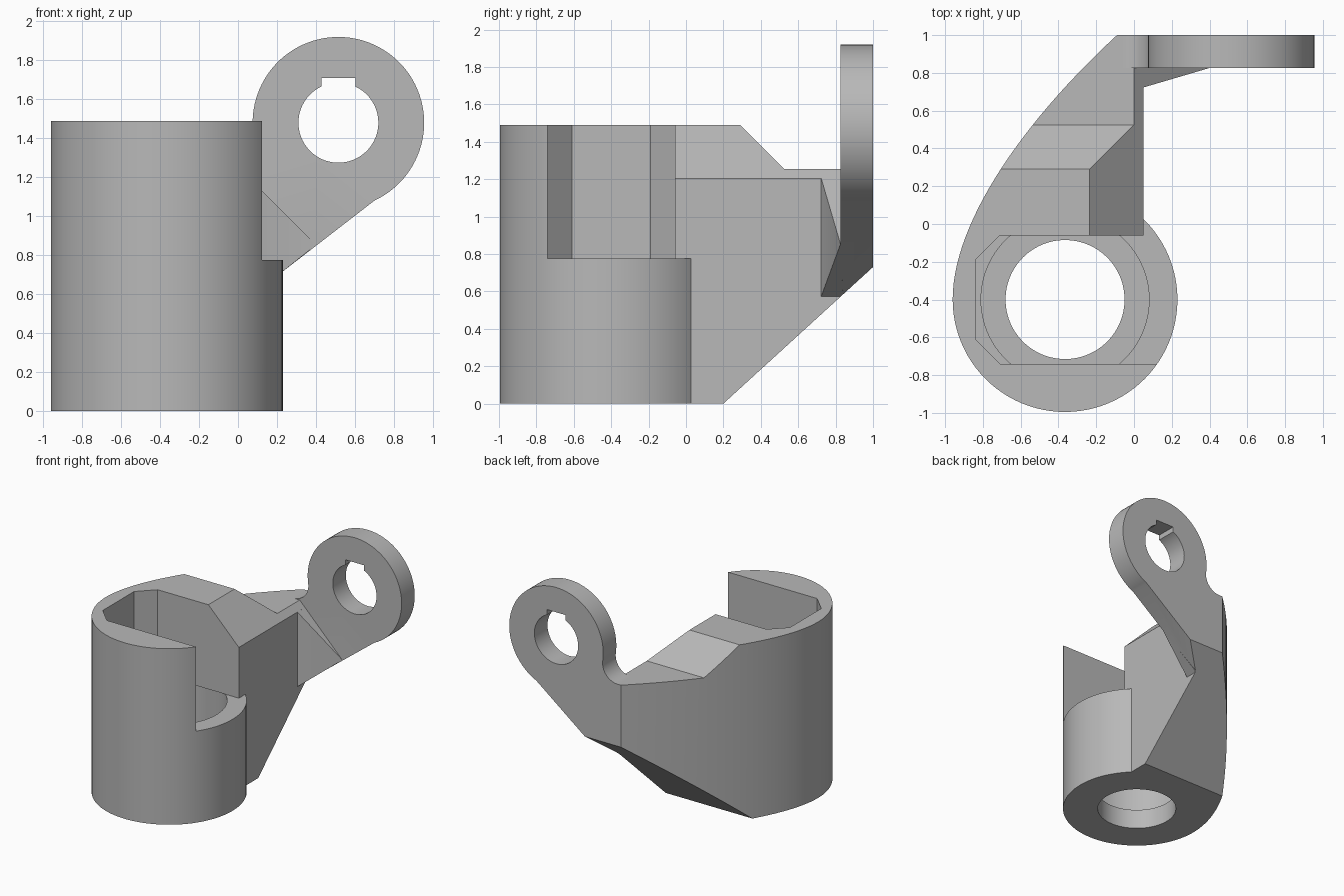
import bpy, bmesh
from math import sin, cos, pi, radians, acos, degrees
from mathutils import Vector
from mathutils.geometry import interpolate_bezier

if "Cube" in bpy.data.objects:
    bpy.data.objects.remove(bpy.data.objects["Cube"])

grey = bpy.data.materials.new("light_grey")
grey.use_nodes = True
colour = (0.48, 0.48, 0.48, 1)
grey.diffuse_color = colour
grey.node_tree.nodes["Principled BSDF"].inputs["Base Color"].default_value = colour


def finish(name, bm):
    bmesh.ops.recalc_face_normals(bm, faces=bm.faces)
    mesh = bpy.data.meshes.new(name)
    bm.to_mesh(mesh)
    bm.free()
    mesh.materials.append(grey)
    ob = bpy.data.objects.new(name, mesh)
    bpy.context.scene.collection.objects.link(ob)
    return ob


def prism(name, outline, axis, lo, hi):
    """Extrude a 2D outline along the axis, from lo to hi."""
    place = {"x": lambda a, b, c: (c, a, b),
             "y": lambda a, b, c: (a, c, b),
             "z": lambda a, b, c: (a, b, c)}[axis]
    bm = bmesh.new()
    face = bm.faces.new([bm.verts.new(place(a, b, lo)) for a, b in outline])
    new = bmesh.ops.extrude_face_region(bm, geom=[face])["geom"]
    shift = Vector(place(0, 0, hi - lo))
    bmesh.ops.translate(bm, vec=shift, verts=[v for v in new if isinstance(v, bmesh.types.BMVert)])
    return finish(name, bm)


def arc(cx, cy, r, start, end, steps):
    angles = [radians(start + (end - start) * i / steps) for i in range(steps + 1)]
    return [(cx + r * cos(a), cy + r * sin(a)) for a in angles]


def circle(r):
    return arc(-0.365, -0.4, r, 0, 360, 96)[:-1]


def combine(target, other, operation):
    mod = target.modifiers.new(operation.lower(), "BOOLEAN")
    mod.operation = operation
    mod.solver = "EXACT"
    mod.object = other
    bpy.context.view_layer.objects.active = target
    bpy.ops.object.modifier_apply(modifier=mod.name)
    bpy.data.objects.remove(other)


# Round housing and the arm sweeping back from it
body = prism("socket_bracket", circle(0.595), "z", 0, 1.49)
curve = interpolate_bezier(Vector((-0.96, -0.4)), Vector((-0.96, 0)),
                           Vector((-0.6, 0.53)), Vector((-0.09, 1)), 28)
outline = [(p.x, p.y) for p in curve] + [(0.05, 1), (0.05, -0.4)]
combine(body, prism("arm", outline, "z", 0, 1.49), "UNION")

# Stepped arm top and sloped inner shoulder
step = [(0.29, 1.49), (0.525, 1.255), (1.3, 1.255), (1.3, 1.8), (0.29, 1.8)]
combine(body, prism("step_cutter", step, "x", -2, 2), "DIFFERENCE")
shoulder = [(-0.745, 2), (0.455, 0.8), (0.455, 2)]
combine(body, prism("shoulder_cutter", shoulder, "y", -0.06, 1.3), "DIFFERENCE")

# Open pocket with clipped corners, counterbore and through hole
pocket = [(-0.84, -0.61), (-0.71, -0.74), (1, -0.74), (1, 0.3), (0.05, 0.3),
          (0.05, -0.06), (-0.71, -0.06), (-0.84, -0.19)]
combine(body, prism("pocket_cutter", pocket, "z", 0.775, 2), "DIFFERENCE")
combine(body, prism("bore_cutter", circle(0.445), "z", 0.17, 0.775), "DIFFERENCE")
combine(body, prism("hole_cutter", circle(0.315), "z", -0.2, 0.4), "DIFFERENCE")

# Tapered gusset between arm and lug
bm = bmesh.new()
for y in (0.72, 0.84):
    for z in (0.565, 1.215):
        bm.verts.new((0.04, y, z))
bm.verts.new((0.4, 0.826, 0.853))
bmesh.ops.convex_hull(bm, input=bm.verts)
combine(body, finish("gusset", bm), "UNION")

# Round lug with a blended neck
lug_x, lug_z = 0.515, 1.48
lug = arc(lug_x, lug_z, 0.44, 188.3, -65, 72)
lug += [(-0.07, 0.485), (-0.07, 1.255)]
lug += arc(-0.06, 1.396, 0.141, -90, 8.3, 16)[:-1]
plate = prism("lug", lug, "y", 0.825, 1)

# Keyed hole through the lug
half = 0.0875
a = degrees(acos(half / 0.205))
key = arc(lug_x, lug_z, 0.205, 180 - a, 360 + a, 64)
key += [(lug_x + half, 1.71), (lug_x - half, 1.71)]
combine(plate, prism("key_cutter", key, "y", 0.6, 1.2), "DIFFERENCE")
combine(body, plate, "UNION")

# Sloped underside
under = [(0.09, -0.1), (1.3, 1.004), (1.3, -0.1)]
combine(body, prism("under_cutter", under, "x", -2, 2), "DIFFERENCE")

# Smooth curves, sharp edges
bpy.ops.object.select_all(action="DESELECT")
body.select_set(True)
bpy.context.view_layer.objects.active = body
bpy.ops.object.shade_smooth_by_angle(angle=radians(25))
